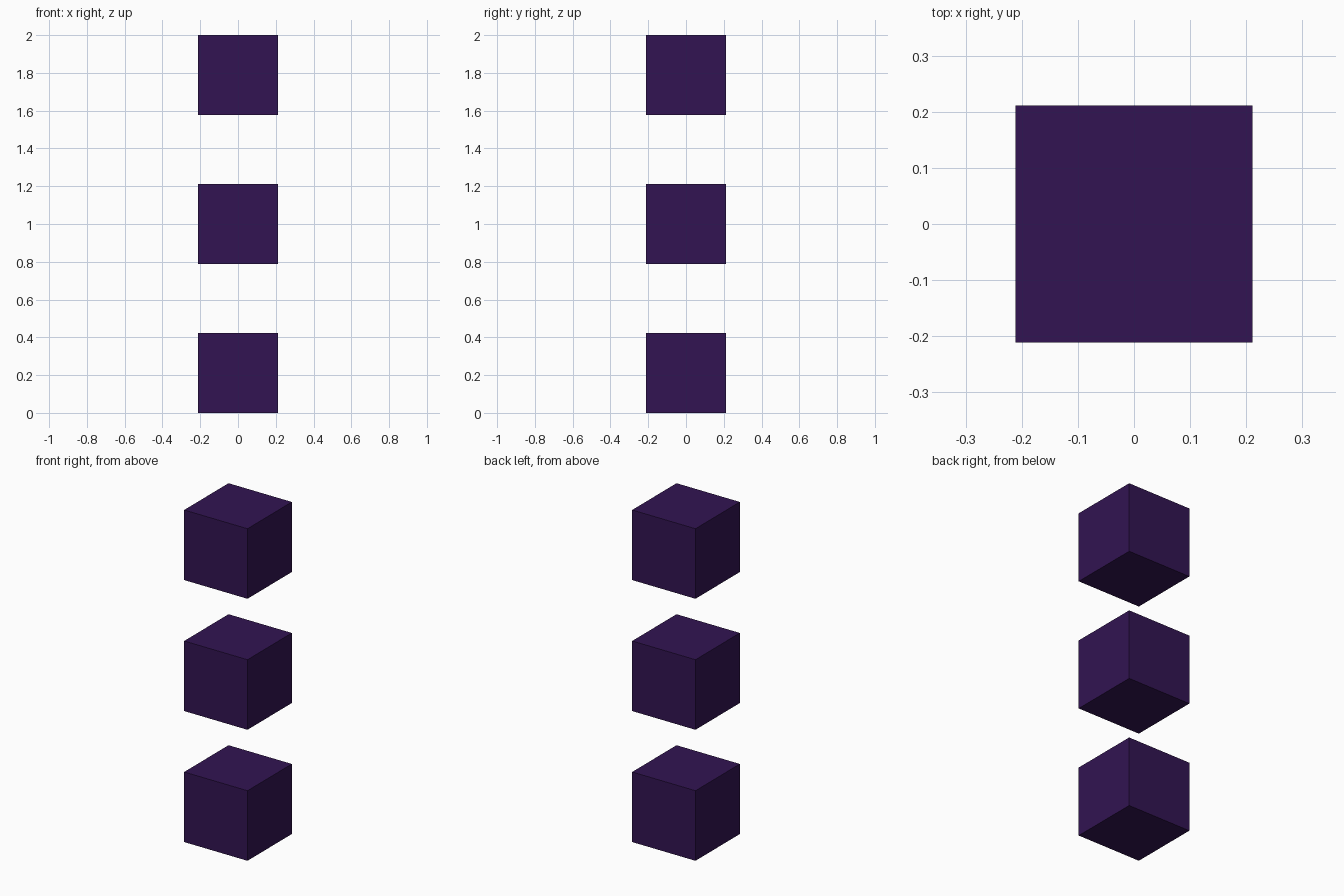
import bpy

if "Cube" in bpy.data.objects:
    bpy.data.objects.remove(bpy.data.objects["Cube"])

SIZE = 0.422
HEIGHT = 2.0

purple = bpy.data.materials.new("dark_purple")
purple.diffuse_color = (0.032, 0.007, 0.085, 1)
purple.use_nodes = True
purple.node_tree.nodes["Principled BSDF"].inputs["Base Color"].default_value = purple.diffuse_color

# Three identical floating cubes, evenly stacked
levels = {
    "lower_cube": SIZE / 2,
    "middle_cube": HEIGHT / 2,
    "upper_cube": HEIGHT - SIZE / 2,
}
for name, z in levels.items():
    bpy.ops.mesh.primitive_cube_add(size=SIZE, location=(0, 0, z))
    cube = bpy.context.object
    cube.name = name
    cube.data.materials.append(purple)
